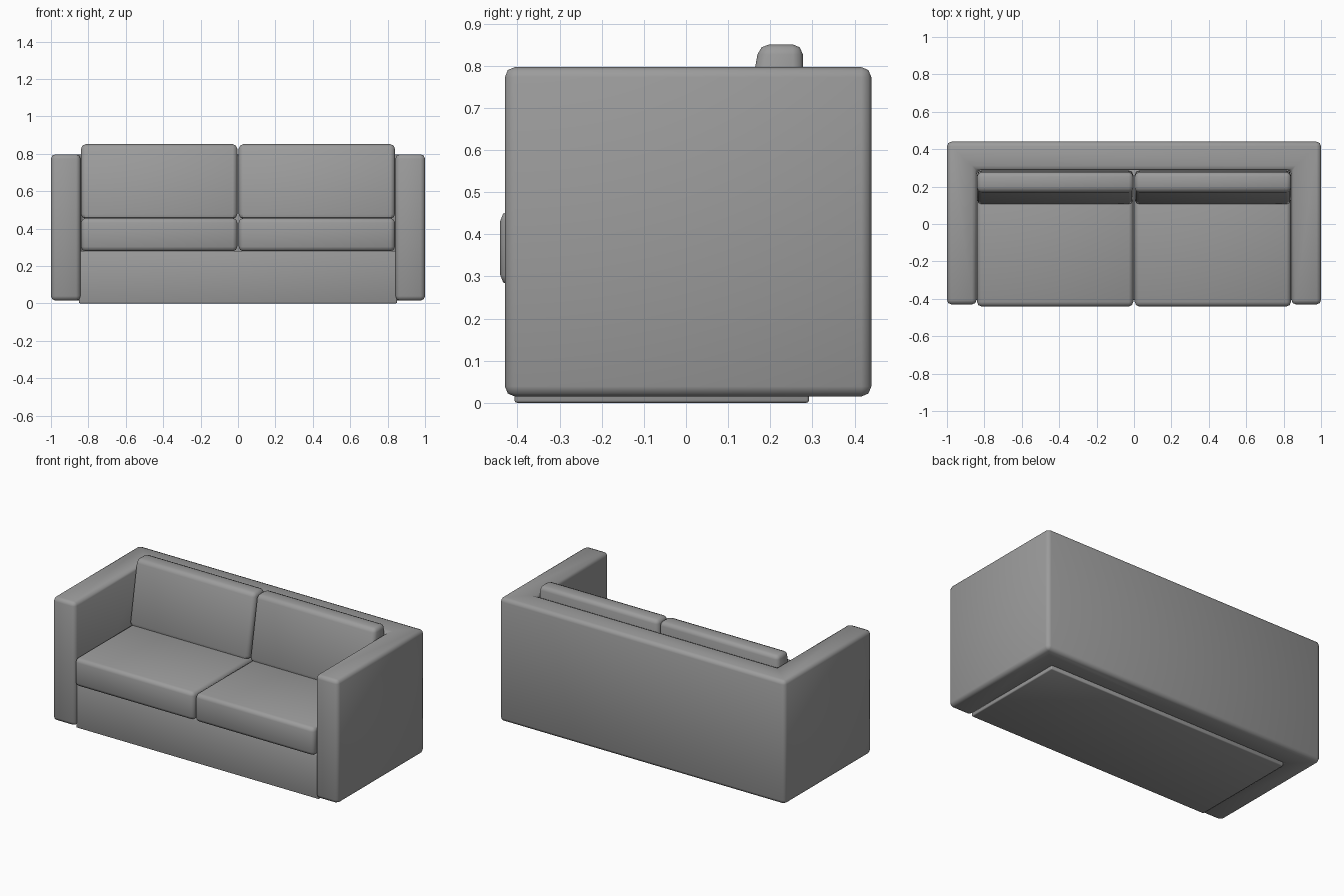
import bpy, bmesh
from mathutils import Vector

if "Cube" in bpy.data.objects:
    bpy.data.objects.remove(bpy.data.objects["Cube"])

fabric = bpy.data.materials.new("dark_grey_fabric")
fabric.diffuse_color = (0.33, 0.33, 0.33, 1)
fabric.use_nodes = True
fabric.node_tree.nodes["Principled BSDF"].inputs["Base Color"].default_value = fabric.diffuse_color


def prism(name, outline, direction, bevel, segments=2):
    """Extrude a closed outline along a direction and soften its edges."""
    bm = bmesh.new()
    face = bm.faces.new([bm.verts.new(p) for p in outline])
    ext = bmesh.ops.extrude_face_region(bm, geom=[face])
    bmesh.ops.translate(bm, vec=Vector(direction),
                        verts=[v for v in ext["geom"] if isinstance(v, bmesh.types.BMVert)])
    bmesh.ops.recalc_face_normals(bm, faces=bm.faces)
    mesh = bpy.data.meshes.new(name)
    bm.to_mesh(mesh)
    bm.free()
    mesh.materials.append(fabric)
    ob = bpy.data.objects.new(name, mesh)
    bpy.context.collection.objects.link(ob)
    mod = ob.modifiers.new("soft_edges", "BEVEL")
    mod.width, mod.segments, mod.limit_method = bevel, segments, "ANGLE"
    mod.angle_limit = 0.5
    bpy.ops.object.select_all(action="DESELECT")
    ob.select_set(True)
    bpy.context.view_layer.objects.active = ob
    bpy.ops.object.modifier_apply(modifier=mod.name)
    bpy.ops.object.shade_smooth_by_angle(angle=0.9)
    return ob


# U-shaped frame: two arms joined by the back
u_shape = [(-1, -0.43), (-0.842, -0.43), (-0.842, 0.288), (0.842, 0.288),
           (0.842, -0.43), (1, -0.43), (1, 0.44), (-1, 0.44)]
prism("arms_and_back", [(x, y, 0.015) for x, y in u_shape], (0, 0, 0.782), 0.024)

# Base under the seat, reaching slightly into the frame
base = [(-0.85, -0.407), (0.85, -0.407), (0.85, 0.292), (-0.85, 0.292)]
prism("base", [(x, y, 0.0) for x, y in base], (0, 0, 0.28), 0.006)

# Side profiles (y, z) of the cushions
seat = [(-0.441, 0.279), (0.286, 0.279), (0.286, 0.456), (-0.441, 0.456)]
backrest = [(0.102, 0.453), (0.286, 0.453), (0.277, 0.851), (0.174, 0.851)]

# A seat and a wedge-shaped back cushion on each side
for side, x in (("left", -0.839), ("right", 0.004)):
    prism(side + "_seat_cushion", [(x, y, z) for y, z in seat], (0.835, 0, 0), 0.024)
    prism(side + "_back_cushion", [(x, y, z) for y, z in backrest], (0.835, 0, 0), 0.024)
